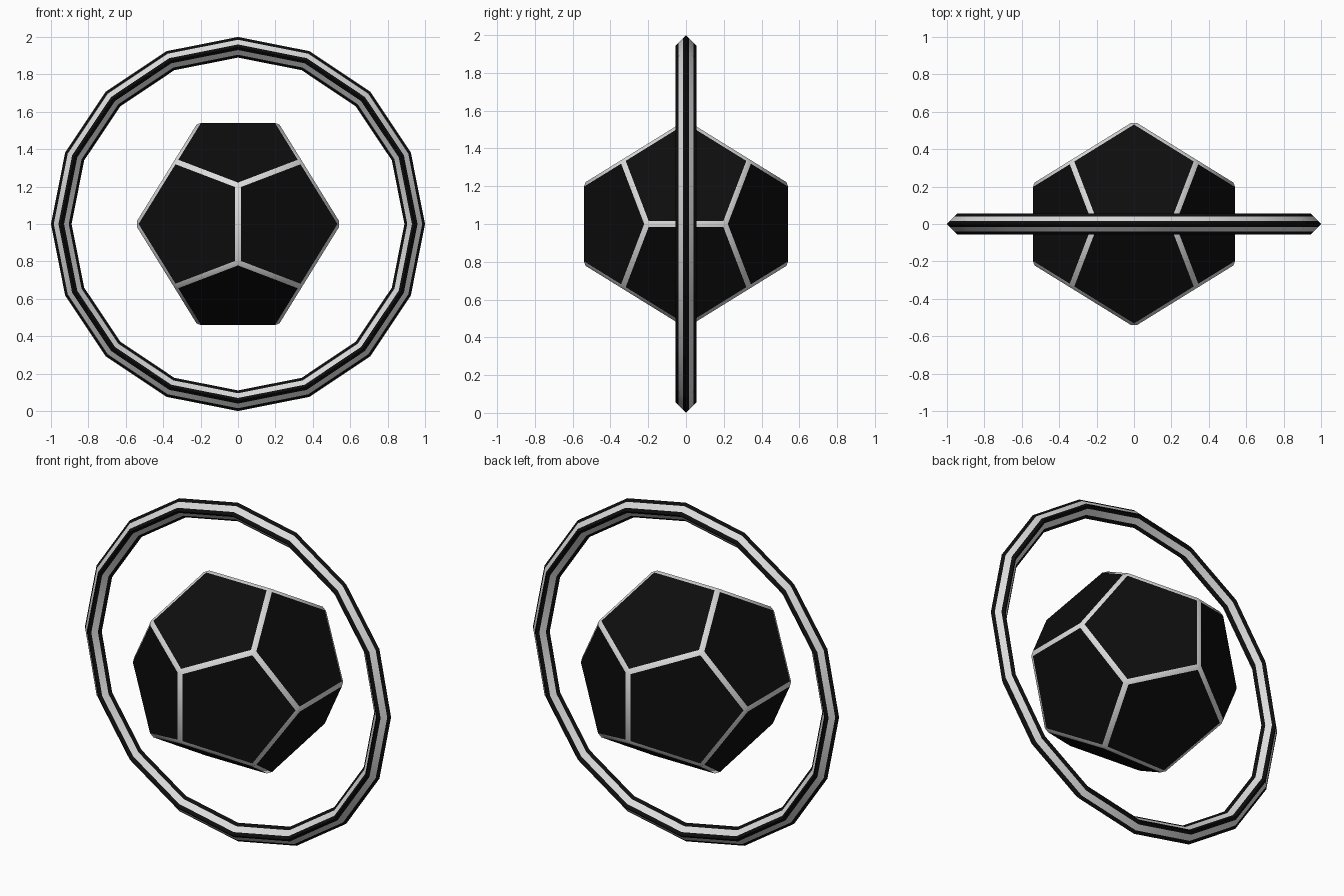
import bpy, bmesh, math
from mathutils import Vector

if "Cube" in bpy.data.objects:
    bpy.data.objects.remove(bpy.data.objects["Cube"])


def material(name, rgb):
    m = bpy.data.materials.new(name)
    m.diffuse_color = (*rgb, 1)
    m.use_nodes = True
    m.node_tree.nodes["Principled BSDF"].inputs["Base Color"].default_value = m.diffuse_color
    return m


BLACK = material("black", (0.004, 0.004, 0.004))
SILVER = material("silver", (0.72, 0.72, 0.72))


def finish(name, bm):
    bmesh.ops.recalc_face_normals(bm, faces=bm.faces)
    mesh = bpy.data.meshes.new(name)
    bm.to_mesh(mesh)
    bm.free()
    mesh.materials.append(BLACK)
    mesh.materials.append(SILVER)
    ob = bpy.data.objects.new(name, mesh)
    ob.location = (0, 0, 1)
    bpy.context.collection.objects.link(ob)


# Dodecahedron core: black pentagons with silver bevelled edges
bm = bmesh.new()
phi = (1 + math.sqrt(5)) / 2
s = 0.34
signs = (-s, s)
for a in signs:
    for b in signs:
        bm.verts.new((0, a * phi, b / phi))
        bm.verts.new((a / phi, 0, b * phi))
        bm.verts.new((a * phi, b / phi, 0))
        for c in signs:
            bm.verts.new((a, b, c))
bmesh.ops.convex_hull(bm, input=bm.verts[:])
bmesh.ops.dissolve_limit(bm, angle_limit=math.radians(5),
                         verts=bm.verts[:], edges=bm.edges[:])
bmesh.ops.bevel(bm, geom=bm.edges[:], offset=0.03, offset_type='WIDTH',
                segments=1, profile=0.5, affect='EDGES')
for f in bm.faces:
    trim = len(f.verts) != 5
    f.material_index = int(trim)
    f.smooth = trim
finish("core", bm)

# Ring: diamond section swept in 16 steps, a silver stripe along each side
bm = bmesh.new()
SIDES, MAJOR, MINOR = 16, 0.945, 0.055
corners = [Vector((1, 0)), Vector((0, 1)), Vector((-1, 0)), Vector((0, -1))]
profile = [corners[i].lerp(corners[(i + 1) % 4], t) * MINOR
           for i in range(4) for t in (0, 0.29, 0.74)]
# mirror the stripe offsets so each one sits centred on its side
profile = [corners[i].lerp(corners[(i + 1) % 4], t) * MINOR
           for i in range(4) for t in (0, 0.27, 0.73)]
loops = []
for k in range(SIDES):
    ang = 2 * math.pi * k / SIDES
    loops.append([bm.verts.new(((MAJOR + p.x) * math.cos(ang), p.y,
                                (MAJOR + p.x) * math.sin(ang)))
                  for p in profile])
n = len(profile)
for k in range(SIDES):
    l0, l1 = loops[k], loops[(k + 1) % SIDES]
    for j in range(n):
        f = bm.faces.new((l0[j], l0[(j + 1) % n], l1[(j + 1) % n], l1[j]))
        stripe = j % 3 == 1
        f.material_index = int(stripe)
        f.smooth = stripe
finish("ring", bm)
